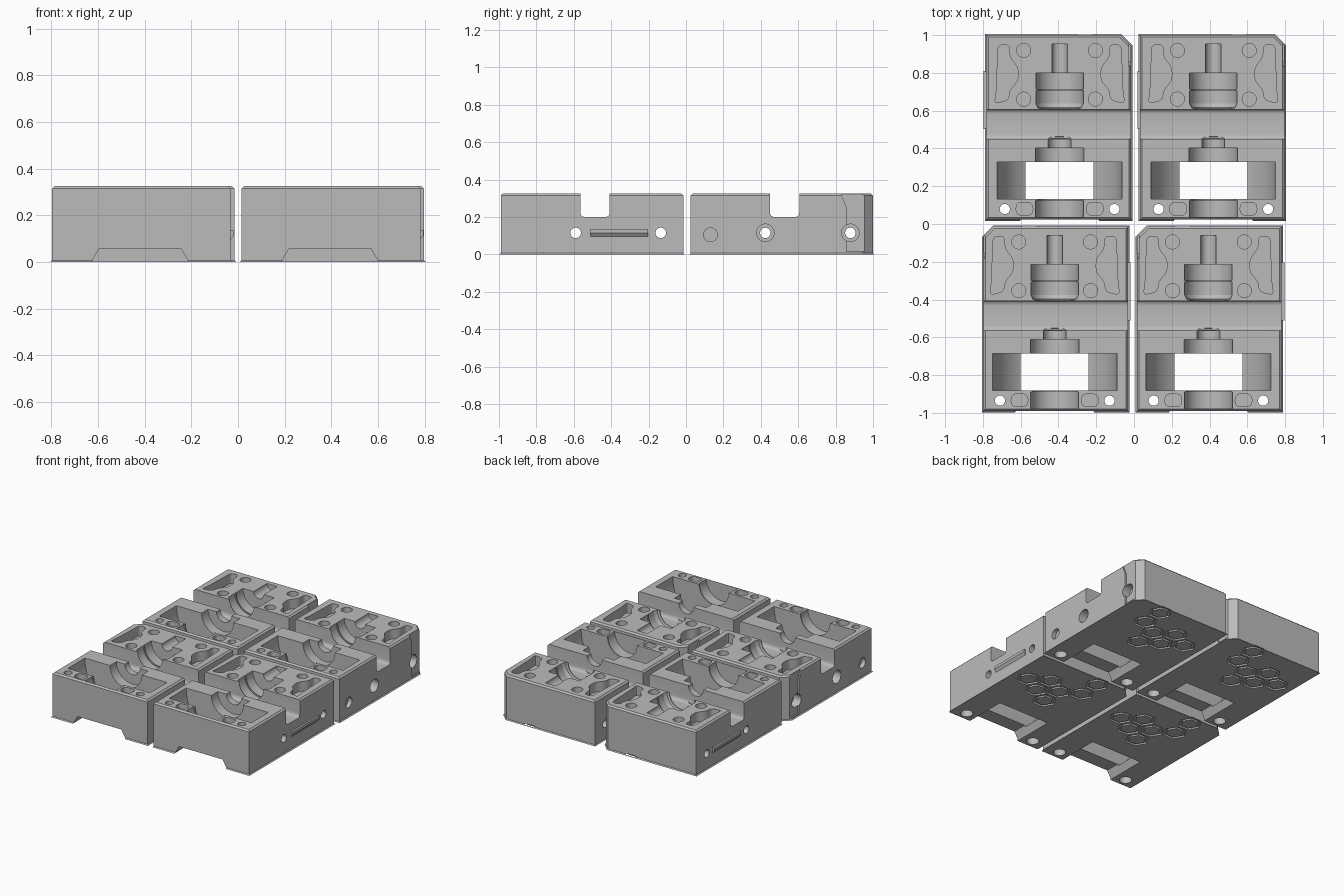
import bpy, bmesh, math
from mathutils import Matrix, Vector

cube = bpy.data.objects.get("Cube")
if cube:
    bpy.data.objects.remove(cube, do_unlink=True)

H = 0.325                       # block height
X0, X1, DEPTH = -0.378, 0.388, 0.976

grey = bpy.data.materials.new("plain_grey")
grey.use_nodes = True
grey.diffuse_color = (0.5, 0.5, 0.5, 1)
grey.node_tree.nodes["Principled BSDF"].inputs["Base Color"].default_value = (0.5, 0.5, 0.5, 1)


def finish(name, bm):
    bmesh.ops.recalc_face_normals(bm, faces=bm.faces)
    mesh = bpy.data.meshes.new(name)
    bm.to_mesh(mesh)
    bm.free()
    mesh.materials.append(grey)
    obj = bpy.data.objects.new(name, mesh)
    bpy.context.collection.objects.link(obj)
    return obj


def prism_bm(points, axis, a, b):
    """Extrude a 2D outline along an axis from a to b."""
    place = {"x": lambda p, t: (t, p[0], p[1]),
             "y": lambda p, t: (p[0], t, p[1]),
             "z": lambda p, t: (p[0], p[1], t)}[axis]
    bm = bmesh.new()
    low = [bm.verts.new(place(p, a)) for p in points]
    high = [bm.verts.new(place(p, b)) for p in points]
    bm.faces.new(low)
    bm.faces.new(high)
    n = len(points)
    for i in range(n):
        j = (i + 1) % n
        bm.faces.new((low[i], low[j], high[j], high[i]))
    return bm


def circle(cx, cy, r, n=32):
    return [(cx + r * math.cos(math.tau * i / n), cy + r * math.sin(math.tau * i / n)) for i in range(n)]


def rounded(points, r, steps=4):
    """Round every corner of an outline with a short curve."""
    out = []
    pts = [Vector(p) for p in points]
    for i, p in enumerate(pts):
        before, after = pts[i - 1] - p, pts[(i + 1) % len(pts)] - p
        s = p + before.normalized() * min(r, before.length * 0.45)
        e = p + after.normalized() * min(r, after.length * 0.45)
        for k in range(steps + 1):
            t = k / steps
            out.append(tuple(s * (1 - t) ** 2 + p * 2 * t * (1 - t) + e * t * t))
    return out


def lathe_bm(profile, n=64):
    """Solid of revolution about the y axis at the top face."""
    bm = bmesh.new()
    rings = [[bm.verts.new((x, y, z)) for x, z in circle(0, H, r, n)] for y, r in profile]
    for a, b in zip(rings, rings[1:]):
        for i in range(n):
            j = (i + 1) % n
            bm.faces.new((a[i], a[j], b[j], b[i]))
    bm.faces.new(rings[0])
    bm.faces.new(rings[-1])
    return bm


# Block body: one clipped corner, softened top and bottom rims
c = 0.056
bm = prism_bm([(X0, 0), (X1, 0), (X1, DEPTH), (X0 + c, DEPTH), (X0, DEPTH - c)], "z", 0, H)
for level, size in ((H, 0.011), (0, 0.007)):
    rim = [e for e in bm.edges if all(abs(v.co.z - level) < 1e-5 for v in e.verts)]
    bmesh.ops.bevel(bm, geom=rim, offset=size, segments=1, affect="EDGES")
block = finish("mould_block", bm)

cutters = []


def cut(name, bm):
    obj = finish(name + "_cutter", bm)
    obj.hide_render = True
    cutters.append(obj)


# Cross channel with rounded floor
cut("channel", prism_bm(rounded([(0.425, 0.2), (0.582, 0.2), (0.582, 0.5), (0.425, 0.5)], 0.025), "x", -0.6, 0.6))

# Turned cavity: bearing seat, wheel well, seat, neck, flange, waist, sleeve, shaft
cut("cavity", lathe_bm([
    (0.012, 0.127), (0.1, 0.127), (0.1, 0.118), (0.108, 0.118), (0.108, 0.33), (0.304, 0.33),
    (0.304, 0.128), (0.378, 0.128), (0.378, 0.06), (0.428, 0.06), (0.428, 0.131), (0.436, 0.131),
    (0.446, 0.1), (0.47, 0.083), (0.51, 0.077), (0.55, 0.083), (0.587, 0.1), (0.592, 0.115), (0.615, 0.126),
    (0.684, 0.126), (0.684, 0.118), (0.692, 0.118), (0.692, 0.126), (0.776, 0.126),
    (0.776, 0.041), (0.93, 0.041)]))

# Opening under the wheel well, running out to the front
cut("underside_opening", prism_bm([(-0.215, -0.01), (0.215, -0.01), (0.175, 0.058), (-0.175, 0.058)], "y", -0.1, 0.306))

bone = [(-0.325, 0.925), (-0.265, 0.925), (-0.265, 0.86), (-0.22, 0.805), (-0.22, 0.735),
        (-0.265, 0.685), (-0.27, 0.632), (-0.345, 0.615), (-0.335, 0.67)]
for s in (-1, 1):
    # Shaped pocket, square pocket, screw hole with its recess
    cut("shaped_pocket", prism_bm([(-s * x, y) for x, y in rounded(bone, 0.025)], "z", H - 0.07, 0.5))
    square = [(s * x, y) for x, y in ((0.142, 0.023), (0.23, 0.023), (0.23, 0.09), (0.142, 0.09))]
    cut("square_pocket", prism_bm(rounded(square, 0.03), "z", H - 0.06, 0.5))
    cut("screw_hole", prism_bm(circle(s * 0.29, 0.055, 0.027), "z", -0.1, 0.5))
    cut("screw_recess", prism_bm(circle(s * 0.29, 0.055, 0.042), "z", -0.1, 0.05))
    for y in (0.637, 0.895):
        cut("magnet_hole", prism_bm(circle(s * 0.19, y, 0.037), "z", H - 0.08, 0.5))

# Shallow side relief, then bolt holes running across the block
cut("side_relief", prism_bm([(0.81, 0.5), (0.81, 0.31), (0.835, 0.25), (0.835, 0.015),
                             (1.1, 0.015), (1.1, 0.5)], "x", -0.6, X0 + 0.01))
for y in (0.4, 0.855):
    cut("bolt_hole", prism_bm(circle(y, 0.115, 0.028), "x", -0.6, 0.6))
    cut("bolt_recess", prism_bm(circle(y, 0.115, 0.047), "x", -0.6, X0 + 0.06))
cut("blind_hole", prism_bm(circle(0.107, 0.105, 0.037), "x", -0.6, X0 + 0.03))

# Honeycomb grooves on the underside
for col, row in ((0, 0), (0, 1), (1, 0), (1, 1), (-1, 1), (-1, 2), (2, 1)):
    cx, cy = col * 0.135, 0.52 + row * 0.156 + (col % 2) * 0.078
    ring = bmesh.new()
    loops = [[ring.verts.new((x, y, z)) for x, y in circle(cx, cy, r, 6)]
             for r, z in ((0.08, -0.02), (0.08, 0.012), (0.06, 0.012), (0.06, -0.02))]
    for k in range(4):
        a, b = loops[k], loops[(k + 1) % 4]
        for i in range(6):
            j = (i + 1) % 6
            ring.faces.new((a[i], a[j], b[j], b[i]))
    cut("honeycomb_groove", ring)

# Cut everything and keep the result
for cutter in cutters:
    mod = block.modifiers.new(cutter.name, "BOOLEAN")
    mod.operation = "DIFFERENCE"
    mod.solver = "EXACT"
    mod.object = cutter
graph = bpy.context.evaluated_depsgraph_get()
result = bpy.data.meshes.new_from_object(block.evaluated_get(graph))
for obj in cutters + [block]:
    bpy.data.objects.remove(obj, do_unlink=True)
result.materials.clear()
result.materials.append(grey)

# Long key on the side
key = finish("side_key", prism_bm([(0.37, 0.09), (X1, 0.095), (0.402, 0.115), (0.402, 0.135), (0.37, 0.135)],
                                  "y", 0.48, 0.787))
key_mesh = key.data
bpy.data.objects.remove(key, do_unlink=True)

# Four blocks: the back row mirrors the front row
for row, y, mirror in (("front", -0.99, 1), ("back", 0.024, -1)):
    for side, x in (("right", -0.407), ("left", 0.407)):
        for part, source in (("mould_block", result), ("side_key", key_mesh)):
            mesh = source.copy()
            if mirror < 0:
                mesh.transform(Matrix.Scale(-1, 4, (1, 0, 0)))
                mesh.flip_normals()
            obj = bpy.data.objects.new(f"{row}_{side}_{part}", mesh)
            obj.location = (x - 0.013 * mirror, y, 0)
            bpy.context.collection.objects.link(obj)
            bpy.ops.object.select_all(action="DESELECT")
            obj.select_set(True)
            bpy.context.view_layer.objects.active = obj
            bpy.ops.object.shade_smooth_by_angle(angle=math.radians(25))
